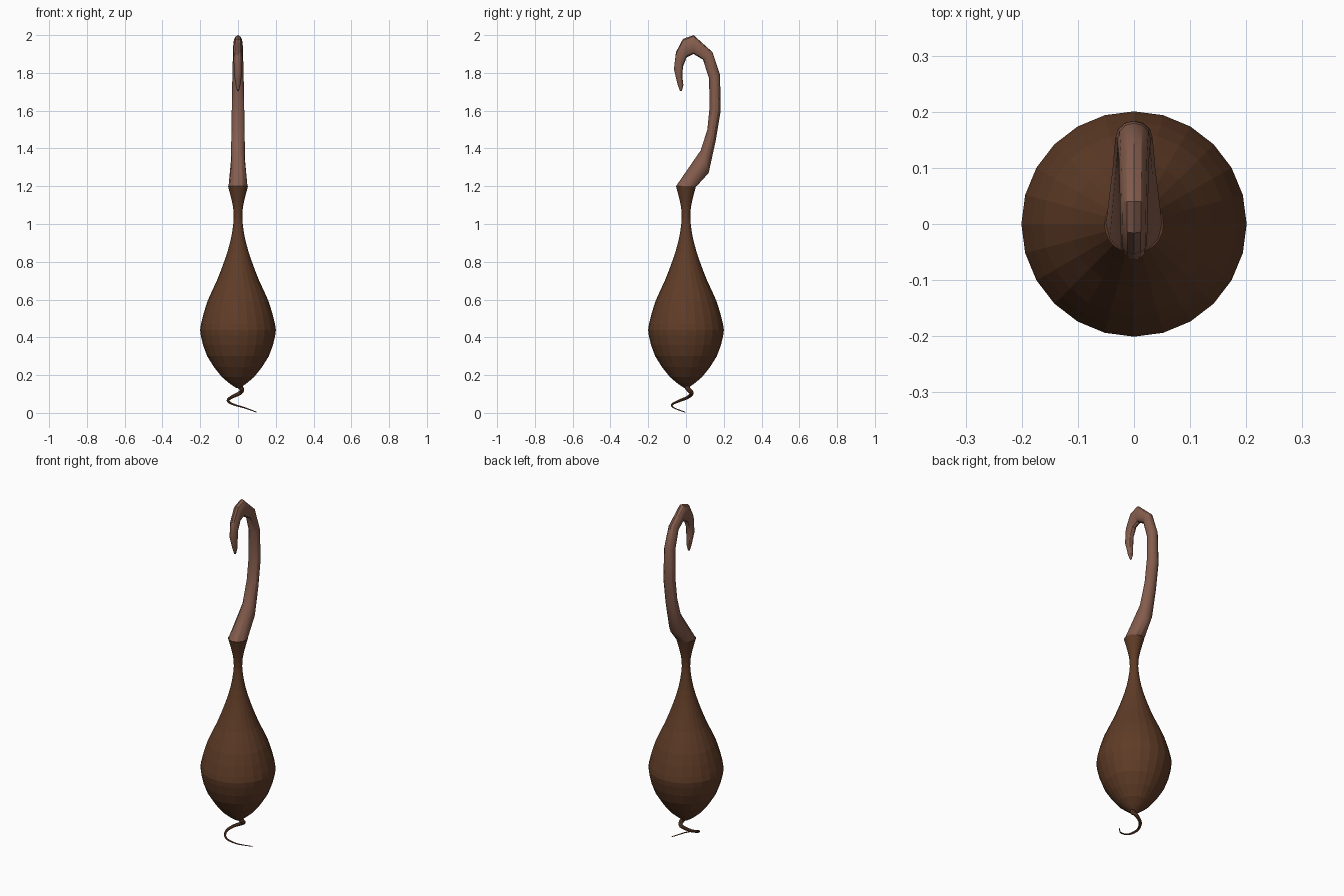
import bpy, bmesh, math
from mathutils import Vector

cube = bpy.data.objects.get("Cube")
if cube:
    bpy.data.objects.remove(cube, do_unlink=True)


def material(name, rgb):
    m = bpy.data.materials.new(name)
    m.use_nodes = True
    m.diffuse_color = (*rgb, 1)
    m.node_tree.nodes["Principled BSDF"].inputs["Base Color"].default_value = (*rgb, 1)
    return m


dark_brown = material("dark brown", (0.115, 0.045, 0.02))
light_brown = material("light brown", (0.235, 0.11, 0.075))


def loft(name, rings, mat):
    """Skin a list of equal-length closed rings and cap both ends."""
    bm = bmesh.new()
    loops = [[bm.verts.new(p) for p in ring] for ring in rings]
    n = len(loops[0])
    for a, b in zip(loops, loops[1:]):
        for i in range(n):
            j = (i + 1) % n
            bm.faces.new((a[i], a[j], b[j], b[i]))
    bm.faces.new(loops[0][::-1])
    bm.faces.new(loops[-1])
    bmesh.ops.recalc_face_normals(bm, faces=bm.faces)
    mesh = bpy.data.meshes.new(name)
    bm.to_mesh(mesh)
    bm.free()
    mesh.materials.append(mat)
    obj = bpy.data.objects.new(name, mesh)
    bpy.context.collection.objects.link(obj)
    return obj


def ellipse(centre, u, v, sides):
    angles = [math.tau * i / sides for i in range(sides)]
    return [centre + u * math.cos(a) + v * math.sin(a) for a in angles]


def spline(points, steps):
    """Catmull-Rom curve through the points."""
    p = [Vector(q) for q in points]
    p = [2 * p[0] - p[1]] + p + [2 * p[-1] - p[-2]]
    out = []
    for a, b, c, d in zip(p, p[1:], p[2:], p[3:]):
        for k in range(steps):
            t = k / steps
            out.append(0.5 * (2 * b + (c - a) * t + (2 * a - 5 * b + 4 * c - d) * t ** 2
                              + (3 * b - a - 3 * c + d) * t ** 3))
    return out + [p[-2]]


X, Y, Z = Vector((1, 0, 0)), Vector((0, 1, 0)), Vector((0, 0, 1))

# Pear-shaped bulb with a thin neck and flared rim: (radius, height)
bulb = [(0.01, 0.132), (0.085, 0.19), (0.163, 0.3), (0.197, 0.41), (0.196, 0.47),
        (0.162, 0.59), (0.112, 0.7), (0.07, 0.81), (0.04, 0.91), (0.025, 1.0),
        (0.023, 1.06), (0.032, 1.12), (0.053, 1.2)]
profile = spline([(r, 0, z) for r, z in bulb], 2)
loft("bulb", [ellipse(Z * p.z, X * p.x, Y * p.x, 24) for p in profile], dark_brown)

# Curved hook: outer (y, z), inner (y, z), half width
hook = [((0.056, 1.2), (-0.053, 1.2), 0.05),
        ((0.12, 1.27), (0.078, 1.39), 0.038),
        ((0.157, 1.44), (0.113, 1.5), 0.035),
        ((0.184, 1.6), (0.125, 1.62), 0.033),
        ((0.18, 1.79), (0.122, 1.77), 0.03),
        ((0.14, 1.91), (0.09, 1.87), 0.027),
        ((0.04, 2.0), (0.04, 1.9), 0.025),
        ((-0.016, 1.98), (0.003, 1.882), 0.024),
        ((-0.053, 1.91), (-0.017, 1.83), 0.023),
        ((-0.064, 1.82), (-0.018, 1.77), 0.021),
        ((-0.045, 1.74), (-0.014, 1.735), 0.013),
        ((-0.032, 1.704), (-0.022, 1.704), 0.005)]
rings = []
for outer, inner, width in hook:
    o, i = Vector((0, *outer)), Vector((0, *inner))
    rings.append(ellipse((o + i) / 2, (o - i) / 2, X * width, 12))
stalk = loft("hook_stalk", rings, light_brown)
stalk.data.shade_smooth()
stalk.data.set_sharp_from_angle(angle=math.radians(30))

# Curling root tail tapering to a point
tail = spline([(0, 0, 0.15), (0.02, 0.012, 0.125), (0.01, 0.03, 0.105),
               (-0.035, 0.01, 0.083), (-0.053, -0.035, 0.064), (-0.025, -0.073, 0.045),
               (0.035, -0.065, 0.027), (0.098, -0.005, 0.004)], 5)
rings = []
for k, p in enumerate(tail):
    d = (tail[min(k + 1, len(tail) - 1)] - tail[max(k - 1, 0)]).normalized()
    u = d.cross(Z).normalized()
    r = 0.013 * (1 - k / len(tail)) ** 1.2 + 0.002
    rings.append(ellipse(p, u * r, d.cross(u) * r, 8))
loft("root_tail", rings, dark_brown)
